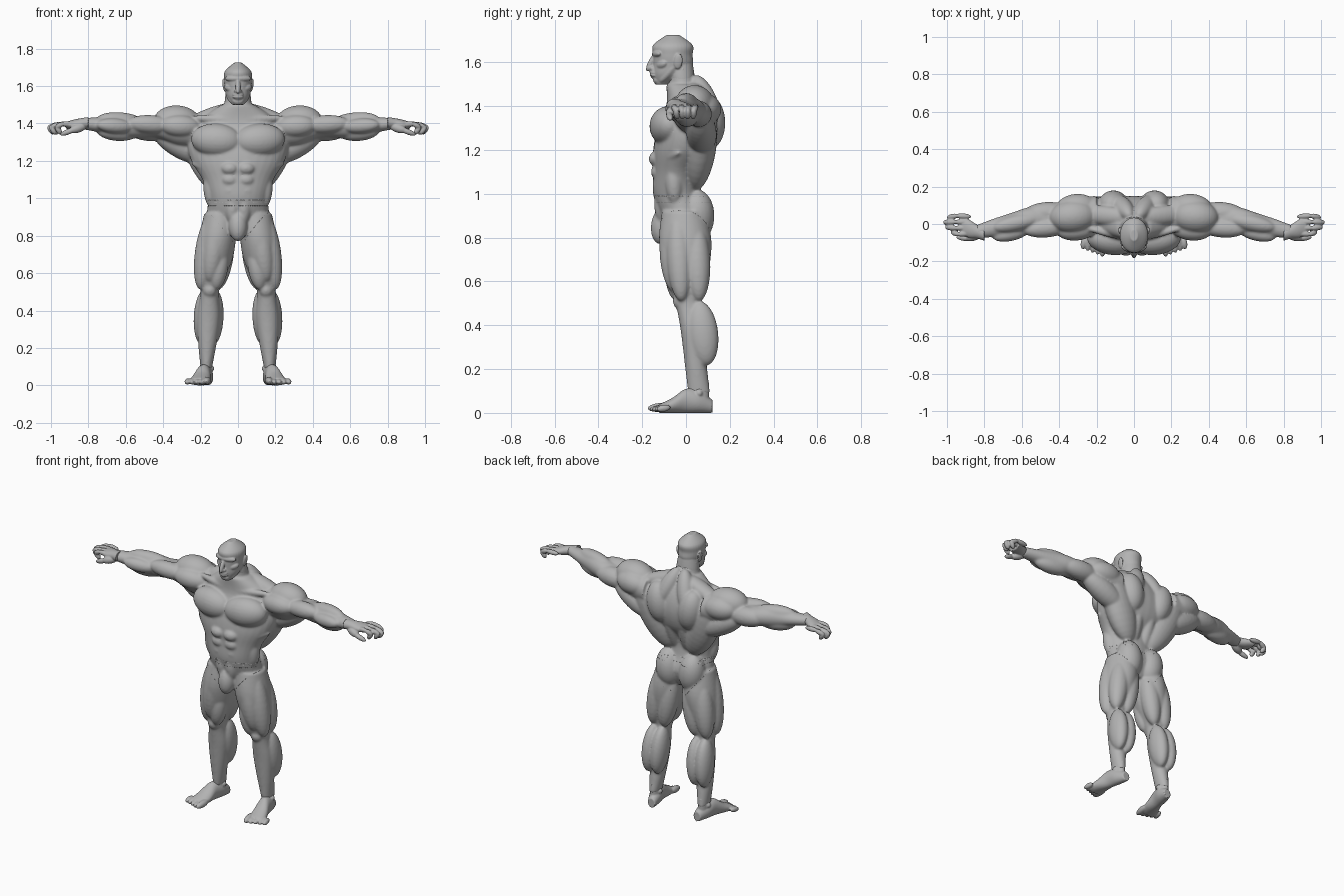
import bpy, bmesh, math
from mathutils import Matrix, Vector

default_cube = bpy.data.objects.get("Cube")
if default_cube:
    bpy.data.objects.remove(default_cube, do_unlink=True)

clay = bpy.data.materials.new("grey_clay")
clay.use_nodes = True
clay.diffuse_color = (.45, .45, .45, 1)
clay.node_tree.nodes["Principled BSDF"].inputs["Base Color"].default_value = clay.diffuse_color

SIDEWAYS, BACKWARD, UPWARD = Matrix.Identity(3)


def spline(before, start, end, after, t):
    """Smooth blend from start to end, guided by both neighbours."""
    leave, arrive = (end - before) / 2, (after - start) / 2
    gap = end - start
    bend = 3 * gap - 2 * leave - arrive
    twist = leave + arrive - 2 * gap
    return start + t * (leave + t * (bend + t * twist))


def sweep(bm, path, widths, depths, across=SIDEWAYS, through=BACKWARD, sides=32, steps=5):
    """Rounded section carried along a path, with a width and depth at each point."""
    last = len(path) - 1
    loops = []
    for step in range(last * steps + 1):
        i = min(step // steps, last - 1)
        t = step / steps - i
        near = [max(i - 1, 0), i, i + 1, min(i + 2, last)]
        centre, width, depth = (spline(*[values[n] for n in near], t)
                                for values in (path, widths, depths))
        loop = []
        for side in range(sides):
            angle = math.tau * side / sides
            offset = across * width * math.cos(angle) + through * depth * math.sin(angle)
            loop.append(bm.verts.new(centre + offset))
        loops.append(loop)
    for low, high in zip(loops, loops[1:]):
        for side in range(sides):
            bm.faces.new((low[side - 1], low[side], high[side], high[side - 1]))
    bm.faces.new(loops[0])
    bm.faces.new(loops[-1])


def bend_path(root, joint, tip):
    """Evenly spaced points down a two-bone limb."""
    return [root.lerp(joint, i / 3) for i in range(3)] + [joint.lerp(tip, i / 3) for i in range(4)]


def muscle(bm, start, end, radius, flat=1, face=BACKWARD):
    """Ellipsoid from start to end; flat scales its thickness along face."""
    start, end = Vector(start), Vector(end)
    along = (end - start).normalized()
    across = face.cross(along).normalized()
    turn = Matrix((across, along.cross(across), along)).transposed().to_4x4()
    size = Matrix.Diagonal((radius, radius * flat, (end - start).length / 2, 1))
    bmesh.ops.create_uvsphere(bm, u_segments=24, v_segments=16, radius=1,
                              matrix=Matrix.Translation((start + end) / 2) @ turn @ size)


def strap(bm, bone, start, end, radius, out=0, back=0, up=0, flat=1):
    """Muscle laid beside a bone between two fractions of its length."""
    shift = Vector((out, back, up))
    root, tip = bone
    muscle(bm, root.lerp(tip, start) + shift, root.lerp(tip, end) + shift, radius, flat)


def ball(bm, centre, radius):
    bmesh.ops.create_uvsphere(bm, u_segments=20, v_segments=12, radius=radius,
                              matrix=Matrix.Translation(centre))


def add_object(name, bm):
    bmesh.ops.recalc_face_normals(bm, faces=bm.faces[:])
    mesh = bpy.data.meshes.new(name)
    bm.to_mesh(mesh)
    bm.free()
    mesh.shade_smooth()
    mesh.materials.append(clay)
    obj = bpy.data.objects.new(name, mesh)
    bpy.context.collection.objects.link(obj)
    return obj


def fuse(name, bm, voxel, rounds):
    """Mirror the half, weld all pieces into one skin and soften it."""
    obj = add_object(name, bm)
    obj.modifiers.new("Mirror", "MIRROR").use_mirror_merge = False
    skin = obj.modifiers.new("Skin", "REMESH")
    skin.mode = "VOXEL"
    skin.voxel_size = voxel
    skin.use_smooth_shade = True
    soften = obj.modifiers.new("Soften", "SMOOTH")
    soften.factor = .5
    soften.iterations = rounds
    return obj


# Joints of the left half
shoulder, elbow, wrist = Vector((.2, .05, 1.36)), Vector((.56, .02, 1.38)), Vector((.84, -.04, 1.4))
hip, knee, ankle = Vector((.09, -.01, .92)), Vector((.15, .01, .51)), Vector((.17, .06, .09))
upper_arm, forearm = (shoulder, elbow), (elbow, wrist)
thigh, shin = (hip, knee), (knee, ankle)

# Torso and neck
bm = bmesh.new()
spine = [Vector((0, y, .8 + i / 10)) for i, y in enumerate((-.01, -.01, -.04, -.04, -.01, .01, .02, -.01))]
sweep(bm, spine, widths=(.07, .16, .16, .19, .25, .27, .23, .09), depths=(.07, .11, .11, .11, .14, .14, .11, .08))
neck = [Vector((0, -.01, 1.46)), Vector((0, -.02, 1.53)), Vector((0, -.03, 1.6))]
sweep(bm, neck, widths=(.08, .07, .06), depths=(.07, .06, .05))
muscle(bm, (-.02, -.1, 1.3), (.25, -.07, 1.32), radius=.09, flat=.9)   # chest
for row in range(3):                                                   # abdomen
    height, front = 1.16 - row * .06, row * .01 - .14
    muscle(bm, (0, front, height), (.09, front + .01, height), radius=.035)
muscle(bm, (.03, -.11, 1.03), (.03, -.1, .86), radius=.04)             # lower abdomen
for rib in range(4):
    rise = rib * .03
    muscle(bm, (.1, -.13, 1.14 + rise), (.25, -.03, 1.19 + rise), radius=.02)
muscle(bm, (.15, -.06, 1.15), (.14, -.05, .95), radius=.04)            # flank
muscle(bm, (.07, .04, 1.02), (.27, .09, 1.43), radius=.1, flat=.75)    # broad back
muscle(bm, (.09, .1, 1.2), (.13, .1, 1.45), radius=.08)                # shoulder blade
muscle(bm, (.04, .02, 1), (.05, .12, 1.3), radius=.04)                 # spine column
muscle(bm, (0, .03, 1.5), (.31, .06, 1.38), radius=.04, flat=1.3)      # shoulder slope
muscle(bm, (.02, .04, 1.54), (.1, .14, 1.32), radius=.05)              # nape
muscle(bm, (.06, -.01, 1.58), (.01, -.08, 1.43), radius=.02)           # neck cord
muscle(bm, (.01, -.08, 1.42), (.26, -.02, 1.43), radius=.02)           # collar bone
muscle(bm, (.15, .08, 1.2), (.45, .06, 1.36), radius=.07)              # armpit
muscle(bm, (.07, .05, .78), (.09, .05, 1.02), radius=.08)              # buttock
muscle(bm, (0, -.1, .94), (0, -.12, .77), radius=.05)                  # pouch

# Arms
sweep(bm, bend_path(shoulder, elbow, wrist), widths=(.1, .1, .07, .07, .06, .05, .035),
      depths=(.09, .09, .05, .06, .06, .04, .03), across=BACKWARD, through=UPWARD)
strap(bm, upper_arm, 0, .7, radius=.09, up=.04)                        # shoulder cap
strap(bm, upper_arm, 0, .6, radius=.06, back=-.07, up=.02)             # front shoulder
strap(bm, upper_arm, 0, .6, radius=.07, back=.05, up=.02)              # rear shoulder
strap(bm, upper_arm, .4, 1.1, radius=.05, back=-.05, up=.02)           # biceps
strap(bm, upper_arm, .4, 1.1, radius=.06, back=.03, up=-.01)           # triceps
strap(bm, forearm, -.2, .7, radius=.045, up=.03)                       # upper forearm
strap(bm, forearm, -.1, .7, radius=.05, up=-.03)                       # lower forearm
strap(bm, forearm, 0, .7, radius=.04, back=-.05)                       # inner forearm

# Legs
sweep(bm, bend_path(hip, knee, ankle), widths=(.09, .1, .09, .05, .06, .05, .03),
      depths=(.1, .12, .1, .06, .05, .05, .05))
strap(bm, thigh, 0, 1, radius=.06, out=.05, back=-.03)                 # outer thigh
strap(bm, thigh, .4, 1, radius=.05, out=-.03, back=-.05)               # inner knee muscle
strap(bm, thigh, 0, .9, radius=.06, out=.01, back=-.06)                # front thigh
strap(bm, thigh, .1, .8, radius=.05, out=-.05)                         # inner thigh
for side in (-1, 1):
    strap(bm, thigh, .1, 1, radius=.06, out=side * .04, back=.05)      # back thigh
    strap(bm, shin, 0, .7, radius=.05, out=side * .03, back=.05, flat=1.4)  # calf
strap(bm, shin, -.1, .1, radius=.04, back=-.03)                        # kneecap
strap(bm, shin, .1, .8, radius=.04, back=-.01)                         # shin
body = fuse("body", bm, voxel=.0065, rounds=9)

# Head
bm = bmesh.new()
skull = [Vector((0, y, 1.5 + i * .045)) for i, y in enumerate((-.11, -.08, -.06, -.06, -.06, -.06))]
sweep(bm, skull, widths=(.03, .06, .07, .075, .07, .02), depths=(.03, .07, .09, .09, .09, .03))
sweep(bm, neck, widths=(.07, .07, .06), depths=(.05, .06, .06))
muscle(bm, (0, -.14, 1.64), (0, -.18, 1.56), radius=.013)              # nose bridge
ball(bm, (0, -.165, 1.575), radius=.014)
ball(bm, (.013, -.155, 1.573), radius=.01)
muscle(bm, (-.01, -.15, 1.64), (.07, -.12, 1.64), radius=.015)         # brow
muscle(bm, (.02, -.13, 1.58), (.07, -.09, 1.6), radius=.02)            # cheek bone
muscle(bm, (.01, -.14, 1.62), (.05, -.12, 1.62), radius=.01)           # eye
muscle(bm, (0, -.13, 1.59), (0, -.14, 1.52), radius=.03)               # muzzle
for lip in (1.553, 1.541):
    muscle(bm, (-.03, -.145, lip), (.03, -.145, lip), radius=.007, flat=3)
muscle(bm, (-.03, -.13, 1.52), (.03, -.13, 1.52), radius=.02)          # chin
muscle(bm, (.06, -.04, 1.6), (.03, -.12, 1.51), radius=.02)            # jaw
muscle(bm, (.08, -.03, 1.64), (.07, -.04, 1.57), radius=.02, flat=.4, face=SIDEWAYS)  # ear
fuse("head", bm, voxel=.004, rounds=3)

# Hands with curled fingers and a thumb
bm = bmesh.new()
knuckles = Vector((.92, -.01, 1.39))
palm = [wrist.lerp(knuckles, t) for t in (-.5, 0, .5, 1)]
sweep(bm, palm, widths=(.035, .037, .048, .05), depths=(.03, .028, .025, .018),
      across=BACKWARD, through=UPWARD)
for finger, reach in enumerate((.05, .08, .09, .07)):
    spread = finger * .03 - .05
    joints = [Vector((.88, spread, 1.395)), Vector((.92 + reach * .4, spread * 1.1, 1.398)),
              Vector((.92 + reach, spread * .9, 1.38)), Vector((.9 + reach, spread * .8, 1.35))]
    for start, end in zip(joints, joints[1:]):
        overlap = (end - start).normalized() * .01
        muscle(bm, start - overlap, end + overlap, radius=.0145)
muscle(bm, (.81, -.05, 1.39), (.9, -.08, 1.36), radius=.024)           # thumb base
muscle(bm, (.87, -.08, 1.37), (.95, -.07, 1.34), radius=.015)          # thumb tip
fuse("hands", bm, voxel=.004, rounds=2)

# Feet with toes
bm = bmesh.new()
arch = (.03, .05, .055, .035, .02)
sole = [Vector((.16, .12, 0)).lerp(Vector((.21, -.12, 0)), i / 4) + UPWARD * h for i, h in enumerate(arch)]
sweep(bm, sole, widths=(.025, .04, .04, .05, .055), depths=arch, through=UPWARD)
sweep(bm, [ankle - UPWARD * .05, ankle, ankle + UPWARD * .05], widths=(.03, .03, .03), depths=(.045, .045, .045))
for side in (-1, 1):
    ball(bm, ankle + SIDEWAYS * side * .026, radius=.017)
for toe in range(5):
    across = .16 + toe * .026
    radius = .016 if toe else .02
    muscle(bm, (across, -.07, radius + .01), (across + .01, toe * .01 - .175, radius), radius)
fuse("feet", bm, voxel=.005, rounds=2)

# Briefs: fitted cloth trimmed from the skin by planes
bpy.context.view_layer.update()
skin_mesh = bpy.data.meshes.new_from_object(body.evaluated_get(bpy.context.evaluated_depsgraph_get()))


def fitted_cloth(name, cuts, thickness):
    bm = bmesh.new()
    bm.from_mesh(skin_mesh)
    for point, normal in cuts:
        bmesh.ops.bisect_plane(bm, geom=bm.verts[:] + bm.edges[:] + bm.faces[:],
                               plane_co=point, plane_no=normal, clear_outer=True)
    cloth = add_object(name, bm).modifiers.new("Cloth", "SOLIDIFY")
    cloth.thickness = thickness
    cloth.offset = 1


leg_openings = [((side * .04, -.13, .79), (side * .16, -.03, -.13)) for side in (-1, 1)]
fitted_cloth("briefs", [(UPWARD * .98, UPWARD), (UPWARD * .77, -UPWARD)] + leg_openings, thickness=.005)
fitted_cloth("waistband", [(UPWARD * .99, UPWARD), (UPWARD * .96, -UPWARD)], thickness=.008)
